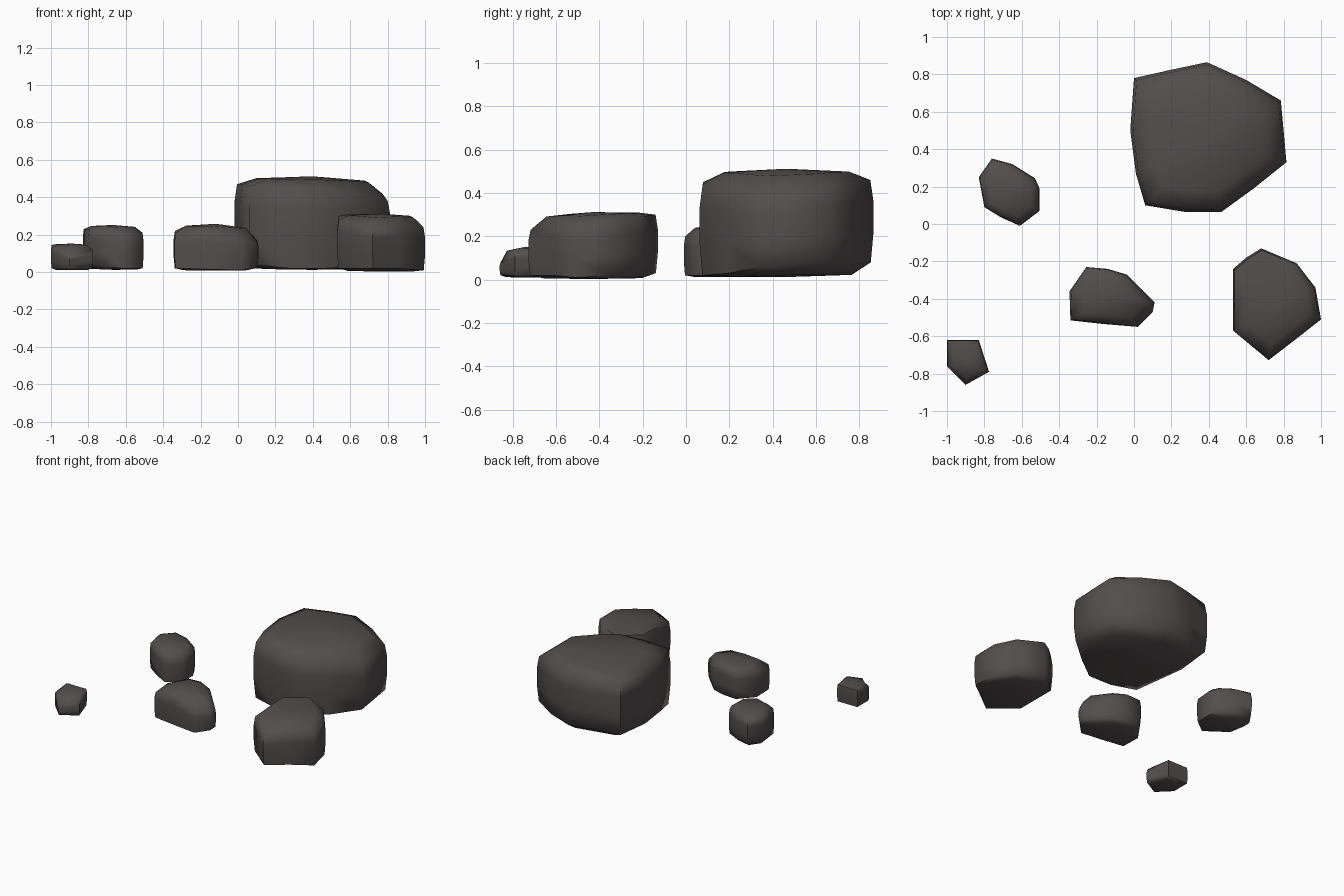
import bpy, bmesh, math

stone = bpy.data.materials.new("dark_stone")
stone.diffuse_color = (0.085, 0.077, 0.075, 1)


def rock(name, outline, peak, base, inner_top=0.72, inner_base=0.75):
    """Loft a boulder from an outline of (x, y, wall bottom, wall top)."""
    n = len(outline)
    cx = (min(p[0] for p in outline) + max(p[0] for p in outline)) / 2
    cy = (min(p[1] for p in outline) + max(p[1] for p in outline)) / 2
    bm = bmesh.new()

    def ring(scale, height):
        return [bm.verts.new((cx + (x - cx) * scale, cy + (y - cy) * scale, height(lo, hi)))
                for x, y, lo, hi in outline]

    rings = [
        ring(inner_base, lambda lo, hi: base + (lo - base) * 0.15),
        ring(0.97, lambda lo, hi: lo),
        ring(1.0, lambda lo, hi: lo + (hi - lo) * 0.35),
        ring(1.0, lambda lo, hi: lo + (hi - lo) * 0.75),
        ring(0.965, lambda lo, hi: hi),
        ring(inner_top, lambda lo, hi: hi + (peak - hi) * 0.75),
    ]
    for a, b in zip(rings, rings[1:]):
        for i in range(n):
            j = (i + 1) % n
            bm.faces.new((a[i], a[j], b[j], b[i]))
    # Crown and underside
    for r, z in ((rings[0], base), (rings[-1], peak)):
        c = bm.verts.new((cx, cy, z))
        for i in range(n):
            bm.faces.new((r[i], r[(i + 1) % n], c))
    bmesh.ops.recalc_face_normals(bm, faces=bm.faces)
    me = bpy.data.meshes.new(name)
    bm.to_mesh(me)
    bm.free()
    me.materials.append(stone)
    ob = bpy.data.objects.new(name, me)
    bpy.context.collection.objects.link(ob)
    bpy.ops.object.select_all(action='DESELECT')
    ob.select_set(True)
    bpy.context.view_layer.objects.active = ob
    bpy.ops.object.shade_smooth_by_angle(angle=math.radians(65))


# Large boulder at the back right
rock("large_boulder", [
    (0.0, 0.78, 0.07, 0.45), (0.20, 0.825, 0.08, 0.46), (0.39, 0.865, 0.08, 0.46),
    (0.60, 0.77, 0.07, 0.45), (0.785, 0.66, 0.08, 0.42), (0.815, 0.33, 0.06, 0.38),
    (0.64, 0.19, 0.03, 0.42), (0.465, 0.063, 0.02, 0.44), (0.27, 0.065, 0.02, 0.45),
    (0.06, 0.10, 0.04, 0.46), (0.01, 0.27, 0.06, 0.47), (-0.02, 0.50, 0.06, 0.47)],
    0.512, 0.012)

# Medium boulder at the front right
rock("medium_boulder", [
    (0.53, -0.24, 0.02, 0.30), (0.60, -0.18, 0.03, 0.30), (0.68, -0.13, 0.03, 0.30),
    (0.87, -0.21, 0.03, 0.29), (0.97, -0.34, 0.02, 0.27), (1.0, -0.51, 0.01, 0.24),
    (0.86, -0.62, 0.02, 0.25), (0.72, -0.728, 0.02, 0.23), (0.53, -0.57, 0.02, 0.28)],
    0.312, 0.003)

# Wedge-shaped rock in the middle
rock("middle_rock", [
    (-0.345, -0.36, 0.02, 0.22), (-0.255, -0.23, 0.03, 0.23), (-0.14, -0.24, 0.03, 0.24),
    (-0.04, -0.27, 0.03, 0.22), (0.11, -0.42, 0.03, 0.17), (0.10, -0.47, 0.02, 0.15),
    (0.02, -0.55, 0.01, 0.17), (-0.16, -0.535, 0.015, 0.21), (-0.34, -0.515, 0.02, 0.21)],
    0.258, 0.008, 0.7)

# Rounded rock at the left
rock("left_rock", [
    (-0.83, 0.25, 0.05, 0.23), (-0.76, 0.35, 0.05, 0.22), (-0.65, 0.32, 0.04, 0.22),
    (-0.53, 0.245, 0.03, 0.21), (-0.505, 0.19, 0.02, 0.21), (-0.505, 0.07, 0.02, 0.20),
    (-0.61, -0.01, 0.02, 0.20), (-0.71, 0.035, 0.03, 0.22), (-0.80, 0.09, 0.04, 0.23)],
    0.252, 0.012)

# Small stone at the front left
rock("small_stone", [
    (-1.0, -0.62, 0.02, 0.145), (-0.83, -0.62, 0.02, 0.145), (-0.775, -0.79, 0.02, 0.12),
    (-0.90, -0.86, 0.02, 0.08), (-1.0, -0.76, 0.02, 0.13)],
    0.152, 0.01)
